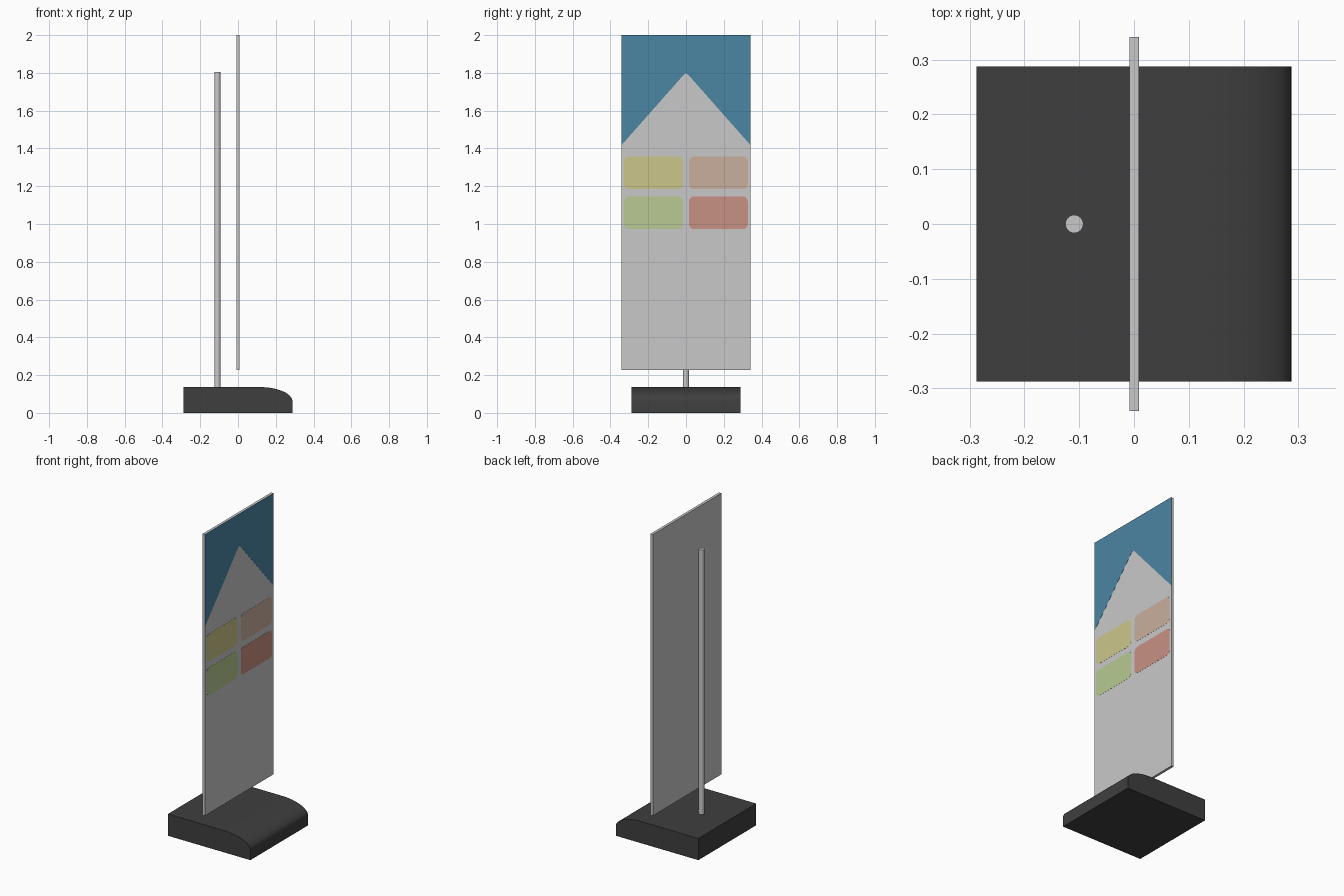
import bpy, bmesh, math
from mathutils import Vector

if "Cube" in bpy.data.objects:
    bpy.data.objects.remove(bpy.data.objects["Cube"])


def material(name, r, g, b):
    def lin(c):
        c /= 255
        return c / 12.92 if c <= 0.04045 else ((c + 0.055) / 1.055) ** 2.4
    m = bpy.data.materials.new(name)
    m.diffuse_color = (lin(r), lin(g), lin(b), 1)
    m.use_nodes = True
    m.node_tree.nodes["Principled BSDF"].inputs["Base Color"].default_value = m.diffuse_color
    return m


grey = material("light grey", 201, 201, 201)
dark = material("charcoal", 63, 63, 63)
blue = material("blue", 75, 133, 164)


def extrude(name, points, direction, mat):
    """Solid made by sweeping a flat outline along a vector."""
    bm = bmesh.new()
    face = bm.faces.new([bm.verts.new(p) for p in points])
    geom = bmesh.ops.extrude_face_region(bm, geom=[face])["geom"]
    moved = [g for g in geom if isinstance(g, bmesh.types.BMVert)]
    bmesh.ops.translate(bm, verts=moved, vec=Vector(direction))
    bmesh.ops.recalc_face_normals(bm, faces=bm.faces)
    mesh = bpy.data.meshes.new(name)
    bm.to_mesh(mesh)
    bm.free()
    mesh.materials.append(mat)
    ob = bpy.data.objects.new(name, mesh)
    bpy.context.collection.objects.link(ob)
    return ob


def smooth(ob):
    bpy.ops.object.select_all(action='DESELECT')
    ob.select_set(True)
    bpy.context.view_layer.objects.active = ob
    bpy.ops.object.shade_smooth_by_angle(angle=math.radians(30))


def rounded(y0, y1, z0, z1, r, n=5):
    """Rounded rectangle outline in (y, z)."""
    pts = []
    for i, (cy, cz) in enumerate([(y1 - r, z1 - r), (y0 + r, z1 - r),
                                  (y0 + r, z0 + r), (y1 - r, z0 + r)]):
        for k in range(n + 1):
            a = math.pi / 2 * (i + k / n)
            pts.append((cy + r * math.cos(a), cz + r * math.sin(a)))
    return pts


W, T, TOP = 0.342, 0.008, 2.0    # board half width, half thickness, top
FILM = 0.0008                    # print thickness

# base block with a rounded leading edge
profile = [(-0.288, 0), (0.288, 0)]
for k in range(13):
    a = math.pi / 2 * k / 12
    profile.append((0.11 + 0.178 * math.cos(a), 0.062 + 0.075 * math.sin(a)))
profile.append((-0.288, 0.137))
smooth(extrude("base", [(x, -0.288, z) for x, z in profile], (0, 0.576, 0), dark))

# upright pole behind the board
bpy.ops.mesh.primitive_cylinder_add(vertices=32, radius=0.0165, depth=1.675,
                                    location=(-0.109, 0, 0.9675))
pole = bpy.context.object
pole.name = "pole"
pole.data.materials.append(grey)
smooth(pole)

# display board
extrude("board", [(-T, -W, 0.226), (-T, W, 0.226), (-T, W, TOP), (-T, -W, TOP)],
        (2 * T, 0, 0), grey)

# blue header with a gable shaped lower edge
header = [(-W, TOP), (-W, 1.417), (-0.012, 1.79), (0, 1.797),
          (0.012, 1.79), (W, 1.417), (W, TOP)]
extrude("blue_header", [(T, y, z) for y, z in header], (FILM, 0, 0), blue)

# four coloured window panels
panels = [("yellow", (203, 198, 138), -0.327, -0.016, 1.184, 1.357),
          ("peach", (201, 175, 158), 0.016, 0.327, 1.184, 1.357),
          ("green", (184, 202, 147), -0.327, -0.016, 0.973, 1.146),
          ("red", (201, 145, 131), 0.016, 0.327, 0.973, 1.146)]
for name, rgb, y0, y1, z0, z1 in panels:
    extrude(name + "_panel", [(T, y, z) for y, z in rounded(y0, y1, z0, z1, 0.026)],
            (FILM, 0, 0), material(name, *rgb))
